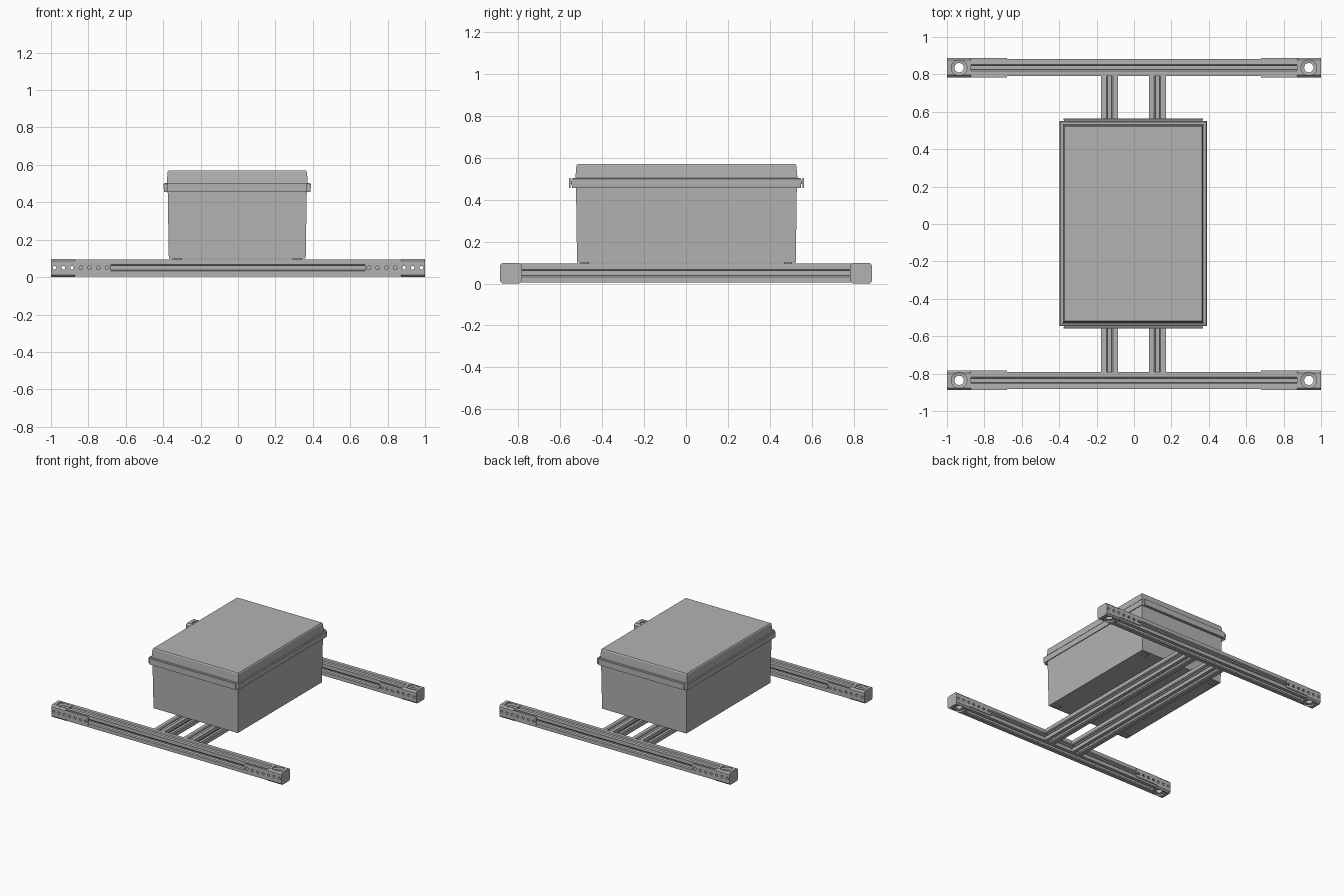
import bpy, bmesh, math
from mathutils import Matrix, Vector

cube = bpy.data.objects.get("Cube")
if cube:
    bpy.data.objects.remove(cube, do_unlink=True)

GREY = (0.45, 0.45, 0.45, 1)
mat = bpy.data.materials.new("plain grey")
mat.use_nodes = True
mat.diffuse_color = GREY
mat.node_tree.nodes["Principled BSDF"].inputs["Base Color"].default_value = GREY


def add(name, mesh, loc=(0, 0, 0), turn=0):
    ob = bpy.data.objects.new(name, mesh)
    ob.location = loc
    ob.rotation_euler.z = turn
    bpy.context.collection.objects.link(ob)
    return ob


def to_mesh(name, bm):
    bmesh.ops.recalc_face_normals(bm, faces=bm.faces)
    me = bpy.data.meshes.new(name)
    bm.to_mesh(me)
    bm.free()
    me.materials.append(mat)
    return me


def loft(name, rings):
    # skin closed rings of points and cap both ends
    bm = bmesh.new()
    loops = [[bm.verts.new(p) for p in ring] for ring in rings]
    for a, b in zip(loops, loops[1:]):
        for i in range(len(a)):
            j = (i + 1) % len(a)
            bm.faces.new((a[i], a[j], b[j], b[i]))
    bm.faces.new(loops[0][::-1])
    bm.faces.new(loops[-1])
    return to_mesh(name, bm)


def box(name, lo, hi):
    rect = lambda z: [(lo[0], lo[1], z), (hi[0], lo[1], z), (hi[0], hi[1], z), (lo[0], hi[1], z)]
    return loft(name, [rect(lo[2]), rect(hi[2])])


def cut(name, mesh, cutters):
    # apply boolean cuts and return the finished mesh
    ob = add(name, mesh)
    for c in cutters:
        m = ob.modifiers.new("cut", "BOOLEAN")
        m.operation, m.solver, m.object = "DIFFERENCE", "EXACT", c
    dg = bpy.context.evaluated_depsgraph_get()
    dg.update()
    me = bpy.data.meshes.new_from_object(ob.evaluated_get(dg))
    bpy.data.objects.remove(ob, do_unlink=True)
    return me


# Slotted extrusion section, one side repeated four times
A = 0.0455
MID = 0.05
half = [(-A, A), (-0.018, A), (-0.011, A - 0.006), (-0.011, A - 0.012),
        (-0.022, A - 0.012), (-0.011, A - 0.028)]
side = half + [(-u, v) for u, v in half[:0:-1]]
section = []
for k in range(4):
    rot = Matrix.Rotation(-k * math.pi / 2, 2)
    section += [rot @ Vector(p) for p in side]

rail = loft("rail", [[(x, p.x, p.y) for p in section] for x in (-0.88, 0.88)])
beam = loft("beam", [[(p.x, y, p.y) for p in section] for y in (-0.79, 0.79)])
RAIL_Y = 0.836
for name, y in (("front_rail", -RAIL_Y), ("back_rail", RAIL_Y)):
    add(name, rail, (0, y, MID))
for name, x in (("right_beam", -0.13), ("left_beam", 0.125)):
    add(name, beam, (x, 0, MID))

# Cutters for the end fittings: a row of pin holes and a stepped bore
bm = bmesh.new()
for i in range(7):
    place = Matrix.Translation((0.7 + i * 0.0468, 0, MID)) @ Matrix.Rotation(math.pi / 2, 4, "X")
    bmesh.ops.create_cone(bm, cap_ends=True, segments=16, radius1=0.01, radius2=0.01,
                          depth=0.3, matrix=place)
pins = add("pin_hole_cutter", to_mesh("pin_hole_cutter", bm))


def circle(r, z, n=28):
    return [(0.935 + r * math.cos(t), r * math.sin(t), z)
            for t in (2 * math.pi * i / n for i in range(n))]


bore = add("bore_cutter", loft("bore_cutter", [
    circle(0.042, -0.1), circle(0.042, 0.012), circle(0.025, 0.016),
    circle(0.025, 0.082), circle(0.042, 0.086), circle(0.042, 0.2)]))
pins.hide_render = bore.hide_render = True

# End cap with chamfered long edges, and thin drilled cheek plates
w, b, top, c = 0.0525, 0.0, 0.098, 0.012
octagon = [(-w, b + c), (-w + c, b), (w - c, b), (w, b + c),
           (w, top - c), (w - c, top), (-w + c, top), (-w, top - c)]
cap = cut("end_cap", loft("end_cap", [[(x, y, z) for y, z in octagon] for x in (0.872, 1.0)]),
          [pins, bore])
cheeks = [cut("cheek", box("cheek", (0.68, min(s * A, s * w), 0.02),
                           (0.872, max(s * A, s * w), 0.088)), [pins]) for s in (-1, 1)]
for cutter in (pins, bore):
    bpy.data.objects.remove(cutter, do_unlink=True)

for end, y in (("front", -RAIL_Y), ("back", RAIL_Y)):
    for hand, turn in (("left", 0), ("right", math.pi)):
        add(f"{end}_{hand}_end_cap", cap, (0, y, 0), turn)
        for n, plate in zip(("inner", "outer"), cheeks):
            add(f"{end}_{hand}_{n}_cheek", plate, (0, y, 0), turn)

# Enclosure: tapered tub, rim with hanging skirt, and raised lid
CX, CY = -0.004, 0.002


def rect_ring(hx, hy, z):
    return [(sx * hx, sy * hy, z) for sx, sy in ((-1, -1), (1, -1), (1, 1), (-1, 1))]


tub = [(0.366, 0.522, 0.1), (0.372, 0.527, 0.475)]
add("tub", loft("tub", [rect_ring(*r) for r in tub]), (CX, CY, 0))
rim = [(0.37, 0.525, 0.472), (0.384, 0.54, 0.472), (0.386, 0.541, 0.455),
       (0.391, 0.546, 0.455), (0.393, 0.548, 0.478), (0.393, 0.548, 0.498),
       (0.389, 0.544, 0.503), (0.382, 0.536, 0.503), (0.38, 0.534, 0.496),
       (0.376, 0.53, 0.496)]
add("rim", loft("rim", [rect_ring(*r) for r in rim]), (CX, CY, 0))
lid = [(0.377, 0.531, 0.49), (0.373, 0.525, 0.562), (0.368, 0.52, 0.57)]
add("lid", loft("lid", [rect_ring(*r) for r in lid]), (CX, CY, 0))

# Latch strips along both short ends
web = box("latch_web", (-0.37, 0.54, 0.474), (0.37, 0.556, 0.486))
strip = box("latch_strip", (-0.372, 0.554, 0.456), (0.372, 0.561, 0.503))
for name, turn in (("back", 0), ("front", math.pi)):
    add(name + "_latch_web", web, (CX, CY, 0), turn)
    add(name + "_latch_strip", strip, (CX, CY, 0), turn)

# Pads under the tub corners
pad = box("pad", (-0.025, -0.02, 0.093), (0.025, 0.02, 0.102))
for sx, hand in ((-1, "right"), (1, "left")):
    for sy, end in ((-1, "front"), (1, "back")):
        add(f"{end}_{hand}_pad", pad, (CX + sx * 0.32, CY + sy * 0.485, 0))
